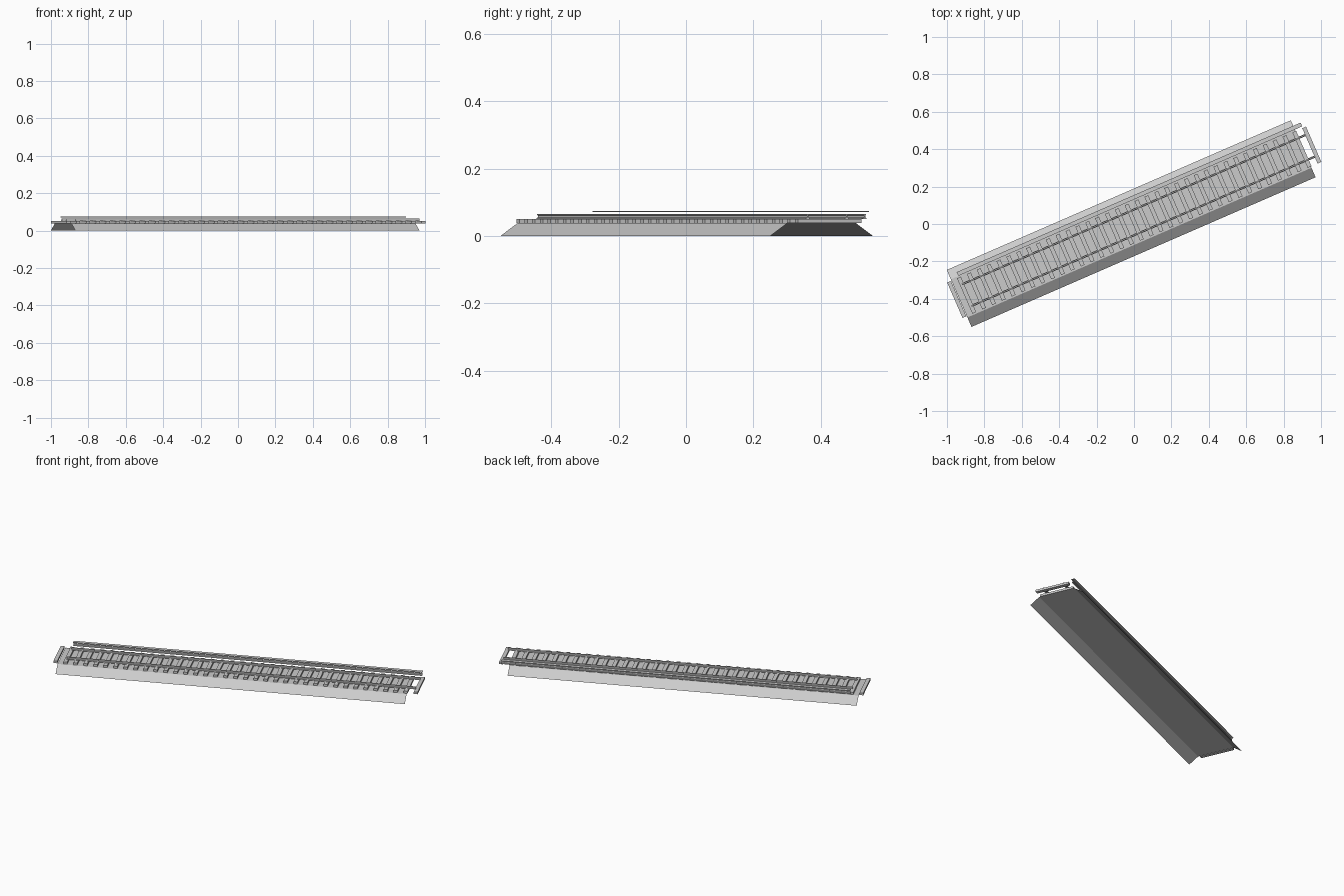
import bpy, bmesh, math
from mathutils import Matrix

if "Cube" in bpy.data.objects:
    bpy.data.objects.remove(bpy.data.objects["Cube"])

ANG = math.radians(23.5)
ROT = Matrix.Rotation(ANG, 4, 'Z')
VC = 0.008                 # track centre line, across
U0, U1 = -0.972, 1.033     # rail ends, along


def finish(name, bm):
    me = bpy.data.meshes.new(name)
    bm.transform(ROT)
    bm.to_mesh(me)
    bm.free()
    ob = bpy.data.objects.new(name, me)
    bpy.context.collection.objects.link(ob)
    return ob


def extrude_profile(name, pts, u0, u1, closed=True):
    """Sweep a (v, z) section along the track."""
    bm = bmesh.new()
    a = [bm.verts.new((u0, v, z)) for v, z in pts]
    b = [bm.verts.new((u1, v, z)) for v, z in pts]
    n = len(pts)
    for i in range(n if closed else n - 1):
        j = (i + 1) % n
        bm.faces.new((a[i], a[j], b[j], b[i]))
    if closed:
        bm.faces.new(a[::-1])
        bm.faces.new(b)
        bmesh.ops.recalc_face_normals(bm, faces=bm.faces)
    return finish(name, bm)


# ballast bed: sloped sides and top, open below and at the ends
extrude_profile("ballast_bed", [(VC - 0.166, 0), (VC - 0.111, 0.038),
                                (VC + 0.111, 0.038), (VC + 0.166, 0)],
                -1.016, 0.99, closed=False)

# sleepers
bm = bmesh.new()
N = 37
for i in range(N):
    u = -1.03 + i * 2.07 / (N - 1)
    bmesh.ops.create_cube(bm, size=1, matrix=Matrix.Translation((u, VC, 0.0445))
                          @ Matrix.Diagonal((0.022, 0.206, 0.013, 1)))
finish("sleepers", bm)


# running rails and side power rail share one I-shaped section
def rail(name, v, z):
    half = [(0.006, 0), (0.006, 0.002), (0.0015, 0.004),
            (0.0015, 0.010), (0.0035, 0.011), (0.0035, 0.014)]
    pts = [(v + x, z + h) for x, h in half] + [(v - x, z + h) for x, h in reversed(half)]
    extrude_profile(name, pts, U0, U1)


rail("running_rail_right", VC - 0.063, 0.051)
rail("running_rail_left", VC + 0.063, 0.051)
rail("power_rail", 0.129, 0.051)

# cover board above the power rail
extrude_profile("cover_board", [(0.120, 0.0715), (0.142, 0.0715),
                                (0.142, 0.0745), (0.120, 0.0745)], U0, U1)
